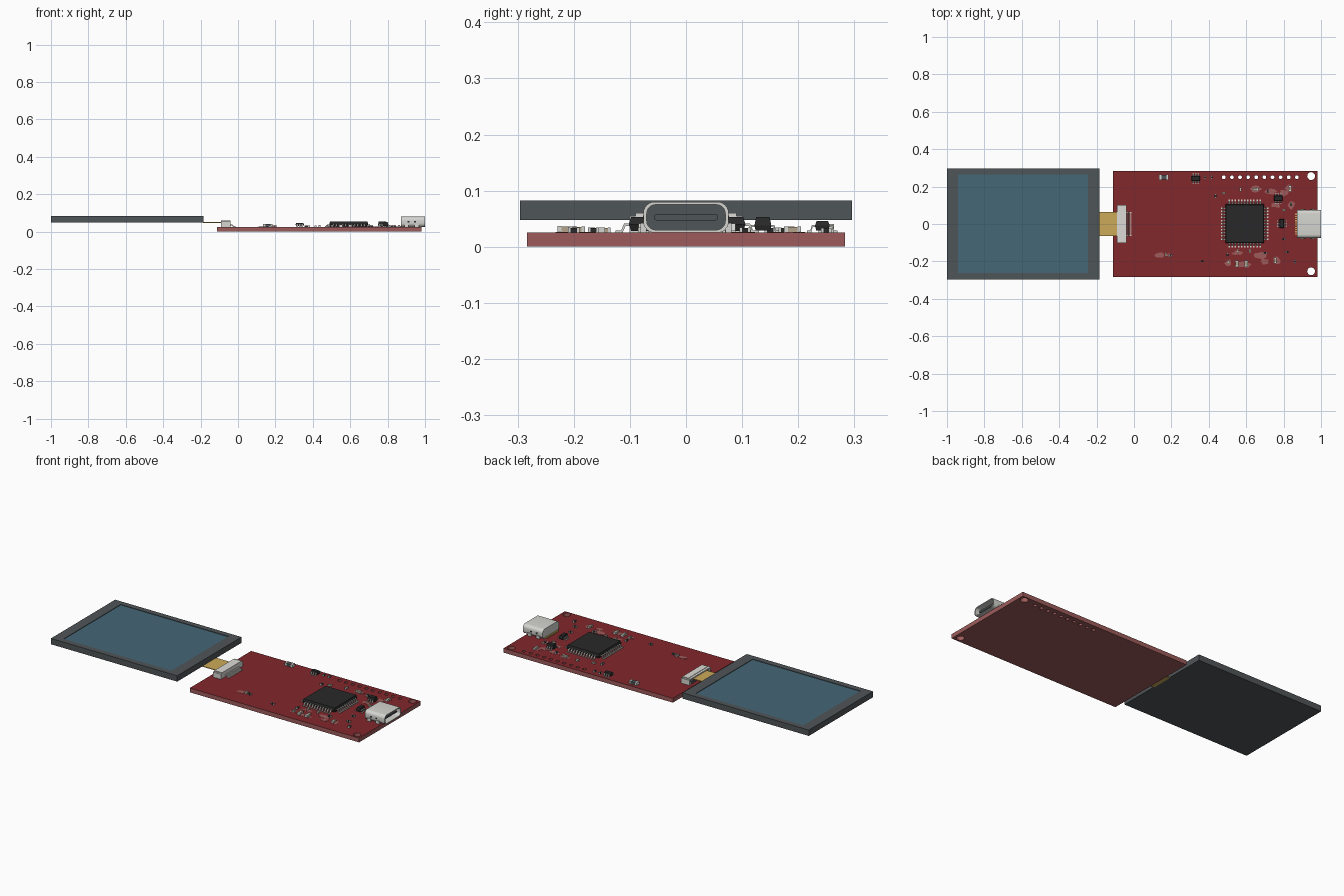
import bpy, bmesh, math, random
from mathutils import Matrix, Vector

if "Cube" in bpy.data.objects:
    bpy.data.objects.remove(bpy.data.objects["Cube"])

random.seed(4)
COLOURS = {
    "red_mask": (0.225, 0.021, 0.025), "pink_substrate": (0.34, 0.105, 0.105),
    "slate_frame": (0.078, 0.09, 0.095), "screen_blue": (0.058, 0.136, 0.18),
    "gold": (0.60, 0.40, 0.10), "light_metal": (0.66, 0.66, 0.63),
    "chip_black": (0.022, 0.022, 0.023), "tan_ceramic": (0.45, 0.37, 0.26),
    "cream_plastic": (0.72, 0.71, 0.67)}
NAMES = list(COLOURS)
MATS = []
for n, c in COLOURS.items():
    m = bpy.data.materials.new(n)
    m.diffuse_color = (*c, 1)
    m.use_nodes = True
    m.node_tree.nodes["Principled BSDF"].inputs["Base Color"].default_value = m.diffuse_color
    MATS.append(m)
TOP = 0.025  # upper surface of the board


class Part:
    """Collects simple solids into one named object."""
    def __init__(self, name):
        self.name, self.bm = name, bmesh.new()

    def loft(self, loops, mat, caps=(True, True)):
        ls = [[self.bm.verts.new(p) for p in l] for l in loops]
        fs = []
        for a, b in zip(ls, ls[1:]):
            n = len(a)
            fs += [self.bm.faces.new((a[i], a[(i + 1) % n], b[(i + 1) % n], b[i])) for i in range(n)]
        if caps[0]:
            fs.append(self.bm.faces.new(ls[0][::-1]))
        if caps[1]:
            fs.append(self.bm.faces.new(ls[-1]))
        for f in fs:
            f.material_index = NAMES.index(mat)
        return fs

    def box(self, x, y, z, mat):
        return self.loft([[(x[0], y[0], h), (x[1], y[0], h), (x[1], y[1], h), (x[0], y[1], h)] for h in z], mat)

    def lead(self, base, angle, reach, high, width, mat="light_metal"):
        """Gull-wing pin leaving a chip side at base in direction angle."""
        t = 0.004
        prof = [(-.004, high), (reach * .4, high), (reach * .6, t), (reach, t),
                (reach, 0), (reach * .5, 0), (reach * .3, high - t), (-.004, high - t)]
        M = Matrix.Translation(Vector((*base, TOP))) @ Matrix.Rotation(angle, 4, 'Z')
        self.loft([[M @ Vector((d, w, h)) for d, h in prof] for w in (-width / 2, width / 2)], mat)

    def done(self):
        bmesh.ops.recalc_face_normals(self.bm, faces=self.bm.faces)
        me = bpy.data.meshes.new(self.name)
        self.bm.to_mesh(me)
        self.bm.free()
        for m in MATS:
            me.materials.append(m)
        ob = bpy.data.objects.new(self.name, me)
        bpy.context.collection.objects.link(ob)
        return ob


def circle(x, y, z, r, n=20):
    return [(x + r * math.cos(math.tau * i / n), y + r * math.sin(math.tau * i / n), z) for i in range(n)]


# circuit board with drilled mounting and header holes
p = Part("circuit_board")
p.box((-.113, .98), (-.283, .283), (0, TOP), "pink_substrate")
board = p.done()
p = Part("hole_cutter")
holes = [(.947, .256, .021), (.947, -.253, .021)] + [(.48 + .0434 * i, .25, .01) for i in range(10)]
for x, y, r in holes:
    p.loft([circle(x, y, -.02, r), circle(x, y, .06, r)], "pink_substrate")
cutter = p.done()
cutter.hide_render = True
bpy.context.view_layer.objects.active = board
mod = board.modifiers.new("holes", 'BOOLEAN')
mod.object, mod.solver = cutter, 'EXACT'
bpy.ops.object.modifier_apply(modifier="holes")
bpy.data.objects.remove(cutter)
for f in board.data.polygons:  # red solder mask on the upper side only
    f.material_index = NAMES.index("red_mask" if f.normal.z > .9 else "pink_substrate")

# display: slate frame with a slightly sunken screen
p = Part("display_panel")
x0, x1, y0, y1, zt = -1, -.185, -.296, .296, .082


def rect(a, b, c, d, z):
    return [(a, c, z), (b, c, z), (b, d, z), (a, d, z)]


fs = p.loft([rect(x0, x1, y0, y1, .048), rect(x0, x1, y0, y1, zt),
             rect(-.942, -.247, -.262, .264, zt), rect(-.942, -.247, -.262, .264, zt - .003)], "slate_frame")
fs[-1].material_index = NAMES.index("screen_blue")
p.done()

# flex ribbon between display and connector
p = Part("flex_ribbon")
p.box((-.187, -.08), (-.063, .063), (.046, .05), "gold")
p.done()

# ribbon connector with latch, side ears and solder pins
p = Part("ribbon_connector")
p.box((-.078, -.04), (-.09, .09), (TOP, .06), "cream_plastic")
p.box((-.092, -.077), (-.09, .09), (.051, .058), "cream_plastic")
p.box((-.09, -.077), (-.085, .085), (TOP, .04), "slate_frame")
for s in (-1, 1):
    p.box((-.092, -.04), sorted((s * .089, s * .101)), (TOP, .055), "light_metal")
for i in range(12):
    p.lead((-.04, -.06 + i * .0109), 0, .027, .012, .006)
p.done()

# main square chip with pins on four sides
p = Part("main_chip")
cx, cy, h = .592, .002, .104
sq = lambda r, z: rect(cx - r, cx + r, cy - r, cy + r, z)
p.loft([sq(h - .004, .028), sq(h, .04), sq(h - .004, .053)], "chip_black")
p.done()
p = Part("main_chip_pins")
for k in range(4):
    R = Matrix.Rotation(k * math.pi / 2, 2)
    for i in range(11):
        b = R @ Vector((h - .002, (i - 5) * .0165))
        p.lead((cx + b.x, cy + b.y), k * math.pi / 2, .026, .016, .008)
p.done()


# usb socket: hollow rounded shell open to the right, with tongue
def rounded(x, w, z0, z1, r, n=6):
    pts = []
    for k, (sy, z) in enumerate(((1, z1 - r), (-1, z1 - r), (-1, z0 + r), (1, z0 + r))):
        for i in range(n + 1):
            a = math.pi / 2 * (k + i / n)
            pts.append((x, sy * (w - r) + r * math.cos(a), z + r * math.sin(a)))
    return pts


p = Part("usb_socket")
fs = p.loft([rounded(.872, .076, TOP, .08, .02), rounded(1, .076, TOP, .08, .02),
             rounded(1, .070, .030, .075, .016), rounded(.91, .070, .030, .075, .016)], "light_metal")
fs[-1].material_index = NAMES.index("slate_frame")
p.loft([rounded(.905, .057, .047, .058, .005), rounded(.985, .057, .047, .058, .005)], "slate_frame")
for s in (-1, 1):  # shield feet and side slots
    for x in (.89, .945):
        p.box((x, x + .022), sorted((s * .07, s * .081)), (TOP - .02, .042), "light_metal")
    for x in (.905, .94):
        p.box((x, x + .012), sorted((s * .07, s * .0765)), (.048, .056), "chip_black")
usb = p.done()
bpy.ops.object.select_all(action='DESELECT')
usb.select_set(True)
bpy.context.view_layer.objects.active = usb
bpy.ops.object.shade_smooth_by_angle()

p = Part("usb_pins")
for i in range(10):
    p.box((.861, .875), (-.056 + i * .0117, -.05 + i * .0117), (TOP, .031), "gold")
p.done()

# small black packages: centre, body half-sizes, height, pins per side, turned
packages = [(.33, .243, .022, .013, .046, 3, True), (.772, .137, .023, .015, .053, 3, True),
            (.79, .002, .013, .024, .05, 3, False)]
for n, (x, y, a, b, z, pins, along_x) in enumerate(packages):
    p = Part(f"small_chip_{n + 1}")
    p.loft([rect(x - a + .002, x + a - .002, y - b + .002, y + b - .002, .029),
            rect(x - a, x + a, y - b, y + b, .038),
            rect(x - a + .003, x + a - .003, y - b + .003, y + b - .003, z)], "chip_black")
    for i in range(pins):
        t = (i - (pins - 1) / 2) * .014
        for s in (-1, 1):
            if along_x:
                p.lead((x + t, y + s * b), s * math.pi / 2, .014, .014, .007)
            else:
                p.lead((x + s * a, y + t), 0 if s > 0 else math.pi, .012, .014, .007)
    p.done()

# resistors and capacitors: x, y, length, width, along x, body colour
T, K, S = "tan_ceramic", "chip_black", "slate_frame"
passives = [(.16, .25, .05, .027, 1, S), (.38, .25, .018, .01, 0, K), (.415, .25, .018, .01, 0, K),
            (.17, -.163, .02, .011, 0, T), (.195, -.168, .02, .011, 1, K), (.365, -.2, .02, .01, 1, K),
            (.50, -.165, .02, .011, 0, K), (.505, -.205, .02, .011, 0, T), (.55, -.212, .034, .018, 0, T),
            (.60, -.212, .034, .018, 0, T), (.555, -.145, .02, .011, 0, T), (.62, -.145, .02, .011, 0, T),
            (.70, -.155, .02, .011, 1, K), (.755, -.195, .03, .015, 0, T), (.82, -.15, .02, .011, 1, K),
            (.86, -.2, .02, .011, 0, K), (.48, .165, .02, .011, 1, T), (.57, .185, .02, .011, 0, T),
            (.65, .185, .03, .016, 1, T), (.715, .175, .02, .011, 0, K), (.835, .19, .03, .016, 0, T),
            (.84, .105, .02, .011, 0, K), (.80, .075, .02, .011, 1, T), (.435, .15, .02, .011, 0, K),
            (.80, -.08, .02, .011, 1, K)]
p = Part("resistors_and_capacitors")
for x, y, l, w, ax, col in passives:
    z = TOP + .005 + w * .38
    for t0, t1, mat, g in ((-.5, -.28, "light_metal", 0), (-.28, .28, col, .0007), (.28, .5, "light_metal", 0)):
        u, v = (t0 * l, t1 * l), (-w / 2 + g, w / 2 - g)
        if not ax:
            u, v = v, u
        p.box((x + u[0], x + u[1]), (y + v[0], y + v[1]), (TOP, z - g), mat)
p.done()

# irregular bare patches in the solder mask: x, y, half-width, half-height
p = Part("bare_patches")
for x, y, a, b in [(.14, -.165, .028, .018), (.19, -.168, .016, .01), (.65, .188, .035, .018),
                   (.73, .172, .035, .016), (.83, .19, .022, .024), (.80, .165, .03, .018),
                   (.76, .10, .025, .014), (.84, .10, .022, .022), (.505, -.21, .02, .022),
                   (.585, -.215, .045, .018), (.68, -.17, .038, .024), (.70, -.2, .022, .016),
                   (.765, -.195, .022, .02), (.555, -.155, .03, .012)]:
    ks = [random.uniform(.65, 1.15) for _ in range(12)]
    p.loft([[(x + a * k * math.cos(i * math.tau / 12), y + b * k * math.sin(i * math.tau / 12), z)
             for i, k in enumerate(ks)] for z in (TOP - .001, TOP + .0008)], "pink_substrate")
p.done()
